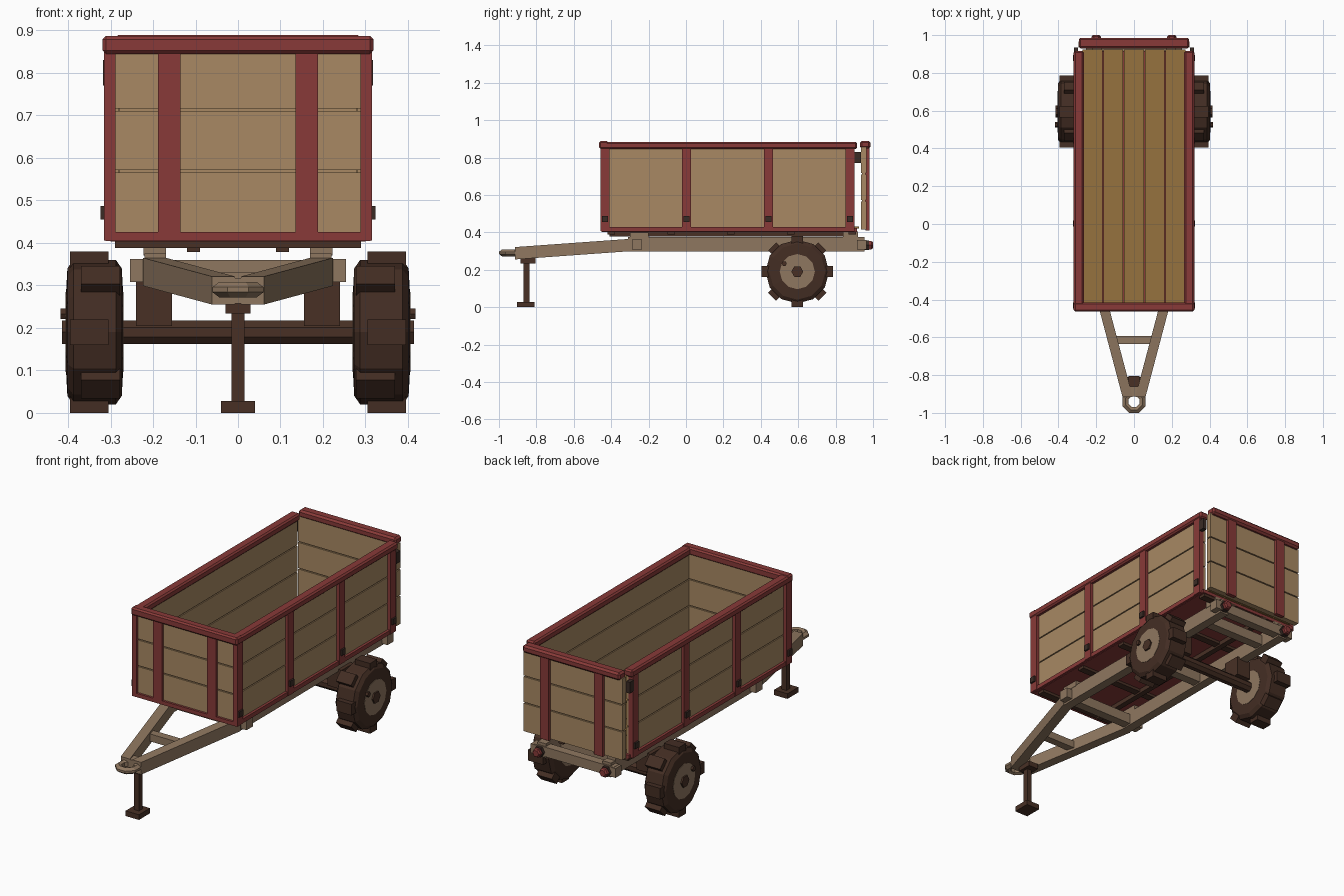
import bpy, bmesh, math
from mathutils import Matrix, Vector

if "Cube" in bpy.data.objects:
    bpy.data.objects.remove(bpy.data.objects["Cube"])


def material(name, rgb):
    m = bpy.data.materials.new(name)
    lin = [((c / 255 + 0.055) / 1.055) ** 2.4 for c in rgb]
    m.diffuse_color = (*lin, 1)
    m.use_nodes = True
    m.node_tree.nodes["Principled BSDF"].inputs["Base Color"].default_value = m.diffuse_color
    return m


PLANK = material("plank wood", (168, 137, 99))
FLOOR = material("floor wood", (150, 114, 62))
FRAME = material("frame tan", (143, 119, 96))
RED = material("red trim", (136, 58, 56))
DARK = material("dark brown metal", (72, 48, 37))
TYRE = material("tyre brown", (67, 45, 35))
BLACK = material("fitting dark", (58, 43, 37))


def finish(name, bm, mat):
    bmesh.ops.recalc_face_normals(bm, faces=bm.faces)
    me = bpy.data.meshes.new(name)
    bm.to_mesh(me)
    bm.free()
    me.materials.append(mat)
    ob = bpy.data.objects.new(name, me)
    bpy.context.collection.objects.link(ob)
    return ob


def box(name, x, y, z, mat, bevel=0):
    """Box from (min, max) pairs."""
    bm = bmesh.new()
    bmesh.ops.create_cube(bm, size=1)
    for v in bm.verts:
        for i, r in enumerate((x, y, z)):
            v.co[i] = r[0] if v.co[i] < 0 else r[1]
    if bevel:
        bmesh.ops.bevel(bm, geom=bm.edges[:], offset=bevel, segments=1, affect='EDGES')
    return finish(name, bm, mat)


def pair(name, x, y, z, mat, bevel=0):
    """The same box on the left and right."""
    box(name + "_right", x, y, z, mat, bevel)
    box(name + "_left", (-x[1], -x[0]), y, z, mat, bevel)


def lathe(name, profile, sides, centre, axis, mat, turn=0.0, closed=False):
    """Revolve (radius, offset) points round the x, y or z axis."""
    bm = bmesh.new()
    rings = []
    for r, o in profile:
        ring = []
        for k in range(sides):
            a = turn + 2 * math.pi * k / sides
            u, w = r * math.cos(a), r * math.sin(a)
            p = {'X': (o, u, w), 'Y': (u, o, w), 'Z': (u, w, o)}[axis]
            ring.append(bm.verts.new(Vector(p) + Vector(centre)))
        rings.append(ring)
    loops = list(zip(rings, rings[1:]))
    if closed:
        loops.append((rings[-1], rings[0]))
    else:
        bm.faces.new(rings[0])
        bm.faces.new(rings[-1])
    for a, b in loops:
        for k in range(sides):
            n = (k + 1) % sides
            bm.faces.new((a[k], a[n], b[n], b[k]))
    return finish(name, bm, mat)


def strut(name, a, b, w, h, mat):
    """Beam with upright rectangular ends at a and b."""
    bm = bmesh.new()
    ends = [[bm.verts.new((p[0] + sx * w / 2, p[1], p[2] + sz * h / 2))
             for sx, sz in ((-1, -1), (1, -1), (1, 1), (-1, 1))] for p in (a, b)]
    bm.faces.new(ends[0])
    bm.faces.new(ends[1])
    for k in range(4):
        n = (k + 1) % 4
        bm.faces.new((ends[0][k], ends[0][n], ends[1][n], ends[1][k]))
    return finish(name, bm, mat)


# Bed floor: red base, planks, dark bearers beneath
box("bed_base", (-.30, .30), (-.45, .915), (.403, .422), RED)
for i in range(5):
    c = -.22 + .11 * i
    box(f"floor_plank_{i}", (c - .0525, c + .0525), (-.43, .925), (.42, .432), FLOOR)
pair("floor_runner", (.09, .12), (-.41, .92), (.379, .405), DARK)
for i, y in enumerate((-.40, -.08, .24, .56, .89)):
    box(f"floor_bearer_{i}", (-.29, .29), (y - .02, y + .02), (.388, .405), DARK)

# Plank walls, three boards high, with a thin board behind the gaps
ROWS = ((.415, .566), (.572, .710), (.716, .855))
for i, z in enumerate(ROWS):
    pair(f"side_plank_{i}", (.275, .298), (-.44, .90), z, PLANK)
    box(f"front_plank_{i}", (-.29, .29), (-.443, -.42), z, PLANK)
    box(f"tailgate_plank_{i}", (-.295, .295), (.935, .966), z, PLANK)
pair("side_backing", (.281, .292), (-.43, .89), (.42, .85), PLANK)
box("front_backing", (-.28, .28), (-.437, -.426), (.42, .85), PLANK)
box("tailgate_backing", (-.289, .289), (.942, .959), (.42, .85), PLANK)

# Red posts, rails and small dark hinges
for i, y in enumerate((-.432, .003, .442, .878)):
    pair(f"side_post_{i}", (.288, .315), (y - .024, y + .024), (.406, .85), RED)
    pair(f"side_hinge_{i}", (.31, .324), (y - .016, y + .016), (.455, .487), BLACK)
pair("front_post", (.135, .188), (-.457, -.44), (.41, .85), RED)
pair("tailgate_post", (.135, .188), (.96, .981), (.41, .855), RED)
pair("side_bottom_rail", (.288, .312), (-.455, .90), (.405, .428), RED)
box("front_bottom_rail", (-.312, .312), (-.455, -.43), (.405, .426), RED)
pair("side_top_rail", (.266, .319), (-.462, .915), (.845, .884), RED, .008)
box("front_top_rail", (-.319, .319), (-.464, -.415), (.845, .887), RED, .008)
box("tailgate_top_rail", (-.292, .292), (.93, .986), (.848, .889), RED, .01)
pair("tailgate_latch", (.296, .318), (.90, .935), (.77, .83), BLACK)

# Chassis beams, cross members and brackets
pair("chassis_beam", (.17, .22), (-.31, .955), (.298, .375), FRAME)
pair("bed_pad", (.17, .222), (-.30, -.20), (.37, .40), FRAME)
pair("rear_bed_pad", (.17, .222), (.84, .92), (.37, .405), FRAME)
for i, y in enumerate((-.26, .30, .80)):
    box(f"cross_member_{i}", (-.18, .18), (y - .025, y + .025), (.305, .36), FRAME)
box("rear_beam", (-.24, .24), (.915, .962), (.308, .36), FRAME)
pair("front_bracket", (.215, .254), (-.29, -.235), (.308, .362), FRAME)
pair("rear_bracket", (.215, .254), (.915, .965), (.308, .358), FRAME)

# Rear lights
for s, side in ((1, "right"), (-1, "left")):
    lathe("light_mount_" + side, [(.029, .95), (.029, .978)], 6, (s * .2, 0, .331), 'Y', BLACK)
    lathe("rear_light_" + side, [(.025, .975), (.025, .992), (.018, 1.0)], 6,
          (s * .2, 0, .331), 'Y', RED)

# A-shaped drawbar with coupling ring
for s, side in ((1, "right"), (-1, "left")):
    strut("drawbar_" + side, (s * .197, -.30, .332), (s * .034, -.915, .288), .054, .066, FRAME)
box("drawbar_brace", (-.11, .11), (-.635, -.592), (.29, .33), FRAME)
box("drawbar_nose", (-.035, .035), (-.912, -.86), (.258, .317), FRAME)
lathe("coupling_ring", [(.032, -.012), (.048, -.018), (.065, -.006), (.065, .006),
                        (.048, .018), (.032, .012)],
      8, (0, -.94, .29), 'Z', FRAME, math.pi / 8, True)

# Jack stand
box("jack_cap", (-.03, .03), (-.885, -.805), (.234, .262), DARK)
box("jack_post", (-.015, .015), (-.868, -.838), (.02, .24), DARK)
box("jack_foot", (-.04, .04), (-.904, -.81), (0, .028), DARK)

# Axle and its mounts
WY, WZ, WX = .595, .19, .3375
lathe("axle", [(.03, -.29), (.03, .29)], 8, (0, WY, WZ), 'X', DARK, math.pi / 8)
pair("axle_mount", (.155, .24), (WY - .05, WY + .05), (.205, .31), DARK)

# Wheels: twelve-sided tyre, tan rim, hub, valve and staggered lugs
for s, side in ((1, "right"), (-1, "left")):
    c = (s * WX, WY, WZ)
    lathe("tyre_" + side, [(.095, -.067), (.15, -.064), (.17, -.05), (.17, .05),
                           (.15, .064), (.095, .067)], 12, c, 'X', TYRE)
    lathe("rim_" + side, [(.094, -.0685), (.094, .0685)], 12, c, 'X', FRAME)
    lathe("hub_" + side, [(.032, 0), (.032, s * .077)], 6, c, 'X', DARK)
    lathe("valve_" + side, [(.014, 0), (.014, s * .08)], 6,
          (s * WX, WY - .07, WZ + .043), 'X', DARK)
    for k in range(8):
        x0, x1 = (.305, .395) if k % 2 == 0 else (.278, .37)
        lug = box(f"tyre_lug_{side}_{k}", (min(s * x0, s * x1), max(s * x0, s * x1)),
                  (-.03, .03), (.15, .19), TYRE)
        lug.data.transform(Matrix.Translation((0, WY, WZ)) @
                           Matrix.Rotation(k * math.pi / 4, 4, 'X'))
